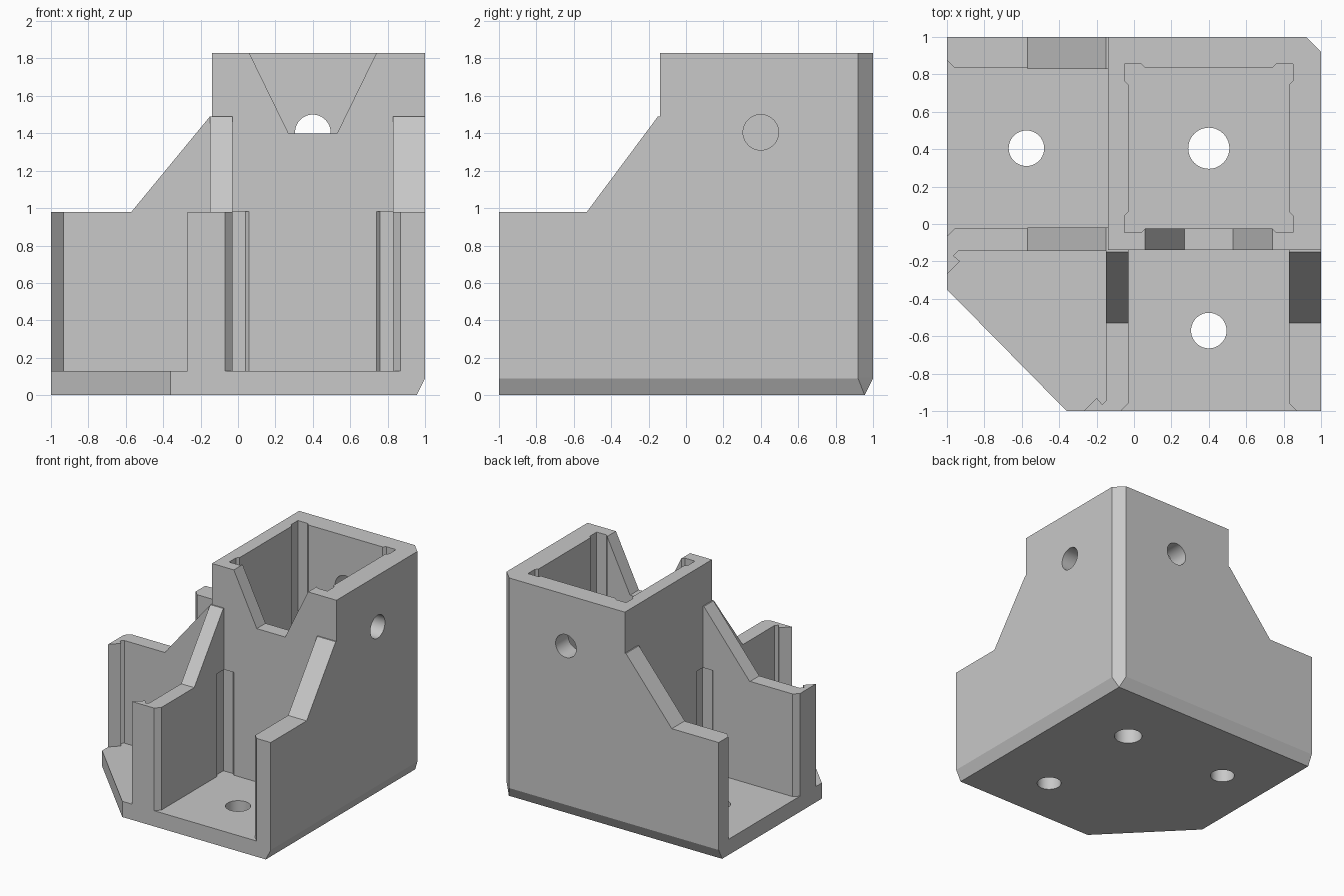
import bpy, bmesh, math
from mathutils import Matrix, Vector

cube = bpy.data.objects.get("Cube")
if cube:
    bpy.data.objects.remove(cube, do_unlink=True)

grey = bpy.data.materials.new("light_grey_plastic")
grey.use_nodes = True
grey.diffuse_color = (0.58, 0.58, 0.58, 1)
grey.node_tree.nodes["Principled BSDF"].inputs["Base Color"].default_value = grey.diffuse_color


def finish(name, bm):
    bmesh.ops.remove_doubles(bm, verts=bm.verts, dist=1e-4)
    bmesh.ops.recalc_face_normals(bm, faces=bm.faces)
    mesh = bpy.data.meshes.new(name)
    bm.to_mesh(mesh)
    bm.free()
    mesh.materials.append(grey)
    obj = bpy.data.objects.new(name, mesh)
    bpy.context.collection.objects.link(obj)
    return obj


def loft(name, rings):
    """Skin a stack of matching rings and cap both ends."""
    bm = bmesh.new()
    loops = [[bm.verts.new(p) for p in ring] for ring in rings]
    n = len(loops[0])
    for low, high in zip(loops, loops[1:]):
        for i in range(n):
            j = (i + 1) % n
            bm.faces.new((low[i], low[j], high[j], high[i]))
    bm.faces.new(loops[0][::-1])
    bm.faces.new(loops[-1])
    return finish(name, bm)


def prism(name, pts, lo, hi, axis="z"):
    place = {"z": lambda a, b, h: (a, b, h),
             "y": lambda a, b, h: (a, h, b),
             "x": lambda a, b, h: (h, a, b)}[axis]
    return loft(name, [[place(a, b, h) for a, b in pts] for h in (lo, hi)])


def cylinder(name, centre, radius, depth, axis="z"):
    turn = {"z": Matrix(), "x": Matrix.Rotation(math.pi / 2, 4, "Y"),
            "y": Matrix.Rotation(math.pi / 2, 4, "X")}[axis]
    bm = bmesh.new()
    bmesh.ops.create_cone(bm, cap_ends=True, segments=40, radius1=radius,
                          radius2=radius, depth=depth,
                          matrix=Matrix.Translation(Vector(centre)) @ turn)
    return finish(name, bm)


def combine(body, tool, operation):
    mod = body.modifiers.new("combine", "BOOLEAN")
    mod.operation = operation
    mod.solver = "EXACT"
    mod.object = tool
    bpy.context.view_layer.objects.active = body
    bpy.ops.object.modifier_apply(modifier=mod.name)
    bpy.data.objects.remove(tool, do_unlink=True)


def swap(pts):
    return [(b, a) for a, b in pts]


def relief_corners(count):
    """Corners of a square socket, each widened by a small relief pocket."""
    corner = [(.43, .34), (.45, .36), (.45, .45), (.36, .45), (.34, .43)]
    pts = []
    for _ in range(count):
        pts += corner
        corner = [(-b, a) for a, b in corner]
    return pts


def shift(pts, dx, dy):
    return [(a + dx, b + dy) for a, b in pts]


# Base plate with a clipped front corner and a bevel under the outer sides
foot = [(-1, -.35), (-.36, -1), (.955, -1), (.955, .955), (.955, .955), (-1, .955)]
plan = [(-1, -.35), (-.36, -1), (1, -1), (1, .92), (.92, 1), (-1, 1)]
body = loft("corner_bracket", [[(x, y, 0) for x, y in foot],
                               [(x, y, .09) for x, y in plan],
                               [(x, y, .13) for x, y in plan]])

# Upright post sleeve
post = [(-.14, -.14), (1, -.14), (1, .92), (.92, 1), (-.14, 1)]
parts = [prism("post_sleeve", post, .1, 1.83)]


# Sloped channel walls
def wall(start):
    return [(-1, .1), (-.08, .1), (-.08, 1.49), (-.15, 1.49), (start, .98), (-1, .98)]


for lo, hi in ((-.15, -.03), (.83, 1)):
    parts.append(prism("front_channel_wall", wall(-.53), lo, hi, "x"))
for lo, hi in ((-.145, -.02), (.83, 1)):
    parts.append(prism("side_channel_wall", wall(-.57), lo, hi, "y"))

# Hooked lips at the channel mouths
hook = [(-.1, -1), (-.27, -1), (-.2, -.93), (-.17, -.965), (-.14, -.935), (-.1, -.935)]
parts.append(prism("front_hook", hook, .1, .98))
parts.append(prism("side_hook", swap(hook), .1, .98))

for part in parts:
    combine(body, part, "UNION")

# Sockets: the post bore and two channels with flared mouths
mouth = [(-.43, -.39), (-.47, -.43), (-.47, -.5), (.47, -.5), (.47, -.43), (.43, -.39)]
channel = relief_corners(2) + mouth
cutters = [
    prism("post_bore", shift(relief_corners(4), .4, .405), .13, 2),
    prism("front_channel", shift(channel, .4, -.57), .13, .981),
    prism("side_channel", shift(swap(channel), -.57, .405), .13, .981),
]

# V notch in the front of the sleeve
notch = [(.011, 1.93), (.27, 1.4), (.53, 1.4), (.789, 1.93)]
cutters.append(prism("notch", notch, -.3, .2, "y"))

# Screw holes
cutters += [
    cylinder("post_hole", (.4, .405, .1), .11, .4),
    cylinder("front_hole", (.4, -.57, .1), .095, .4),
    cylinder("side_hole", (-.575, .405, .1), .095, .4),
    cylinder("left_wall_hole", (.95, .4, 1.405), .095, .4, "x"),
    cylinder("back_wall_hole", (.4, .95, 1.405), .095, .4, "y"),
]
for cutter in cutters:
    combine(body, cutter, "DIFFERENCE")

# Smooth hole walls, crisp everything else
bpy.ops.object.select_all(action="DESELECT")
body.select_set(True)
bpy.context.view_layer.objects.active = body
bpy.ops.object.shade_smooth_by_angle(angle=math.radians(20))
